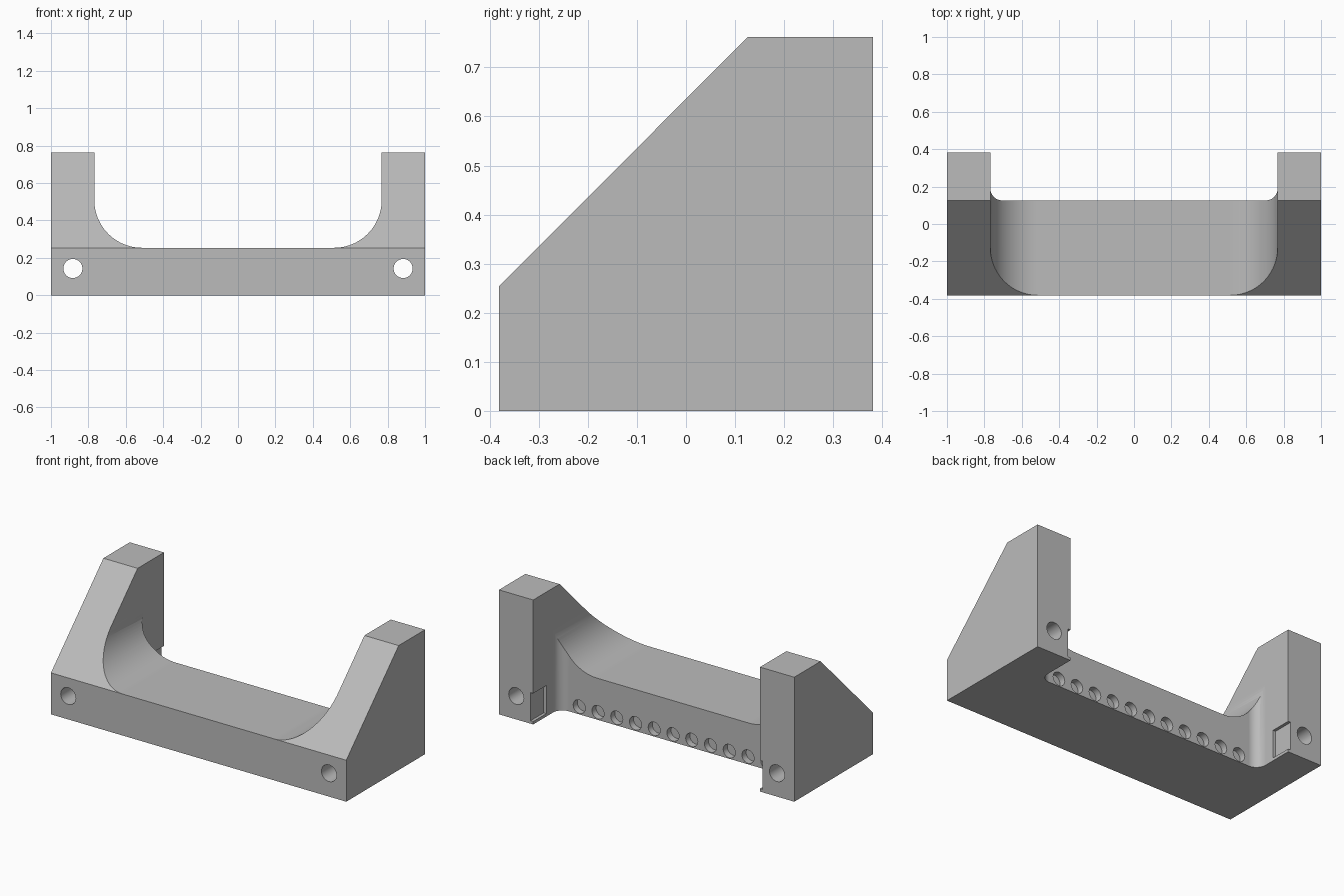
import bpy, bmesh, math
from mathutils import Vector

if "Cube" in bpy.data.objects:
    bpy.data.objects.remove(bpy.data.objects["Cube"])

grey = bpy.data.materials.new("plain_grey")
grey.use_nodes = True
COLOUR = (0.5, 0.5, 0.5, 1)
grey.diffuse_color = COLOUR
grey.node_tree.nodes["Principled BSDF"].inputs["Base Color"].default_value = COLOUR

INNER = 0.768     # inner face of each leg
FLOOR = 0.254     # height of the bridge between the legs
WALL = 0.126      # rear wall of the bridge
DEPTH = 0.381     # half depth of the whole block


def prism(name, points, axis, start, end):
    """Extrude a 2D profile along an axis; the profile uses the other two."""
    bm = bmesh.new()

    def place(p, t):
        co = list(p)
        co.insert("xyz".index(axis), t)
        return bm.verts.new(co)

    face = bm.faces.new([place(p, start) for p in points])
    solid = bmesh.ops.extrude_face_region(bm, geom=[face])
    verts = [g for g in solid["geom"] if isinstance(g, bmesh.types.BMVert)]
    shift = Vector([end - start if a == axis else 0 for a in "xyz"])
    bmesh.ops.translate(bm, verts=verts, vec=shift)
    bmesh.ops.recalc_face_normals(bm, faces=bm.faces)
    mesh = bpy.data.meshes.new(name)
    bm.to_mesh(mesh)
    bm.free()
    mesh.materials.append(grey)
    obj = bpy.data.objects.new(name, mesh)
    bpy.context.collection.objects.link(obj)
    return obj


def arc(cx, cy, r, first, last, steps):
    angles = [math.radians(first + (last - first) * i / steps) for i in range(steps + 1)]
    return [(cx + r * math.cos(a), cy + r * math.sin(a)) for a in angles]


def circle(cx, cy, r, steps=32):
    return arc(cx, cy, r, 0, 360, steps)[:-1]


def channel(bottom, r, top, steps):
    """U-shaped profile with rounded lower corners, mirrored left to right."""
    right = arc(INNER - r, bottom + r, r, -90, 0, steps) + [(INNER, top)]
    return right + [(-x, y) for x, y in reversed(right)]


def cut(target, cutter):
    cutter.hide_render = True
    mod = target.modifiers.new("cut", "BOOLEAN")
    mod.operation = "DIFFERENCE"
    mod.solver = "EXACT"
    mod.object = cutter
    bpy.context.view_layer.objects.active = target
    bpy.ops.object.modifier_apply(modifier=mod.name)
    bpy.data.objects.remove(cutter)


# Solid block with the sloped front
side = [(-DEPTH, 0), (DEPTH, 0), (DEPTH, 0.762), (WALL, 0.762), (-DEPTH, FLOOR)]
bracket = prism("bracket_body", side, "x", -1, 1)

# Rounded saddle between the legs, then the open bay behind the bridge
cut(bracket, prism("saddle_cutter", channel(FLOOR, 0.254, 1, 24), "y", -1, 1))
cut(bracket, prism("rear_bay_cutter", channel(WALL, 0.064, 1, 12), "z", -1, 2))

# Bolt holes and shallow latch recesses in both legs
for s in (-1, 1):
    cut(bracket, prism("bolt_hole_cutter", circle(s * 0.883, 0.143, 0.051), "y", -1, 1))
    recess = [(s * 0.7, 0.254), (s * (INNER + 0.018), 0.254),
              (s * (INNER + 0.018), 0.5), (s * 0.7, 0.5)]
    cut(bracket, prism("latch_recess_cutter", recess, "z", 0.018, 0.19))

# Row of blind holes along the rear wall
for i in range(-5, 6):
    cut(bracket, prism("socket_cutter", circle(i * 0.127, 0.047, 0.041, 24),
                       "y", WALL - 0.04, WALL + 0.05))

# Smooth arcs with crisp edges
bpy.ops.object.select_all(action="DESELECT")
bracket.select_set(True)
bpy.context.view_layer.objects.active = bracket
bpy.ops.object.shade_smooth_by_angle(angle=math.radians(30))
weighted = bracket.modifiers.new("even_shading", "WEIGHTED_NORMAL")
weighted.keep_sharp = True
